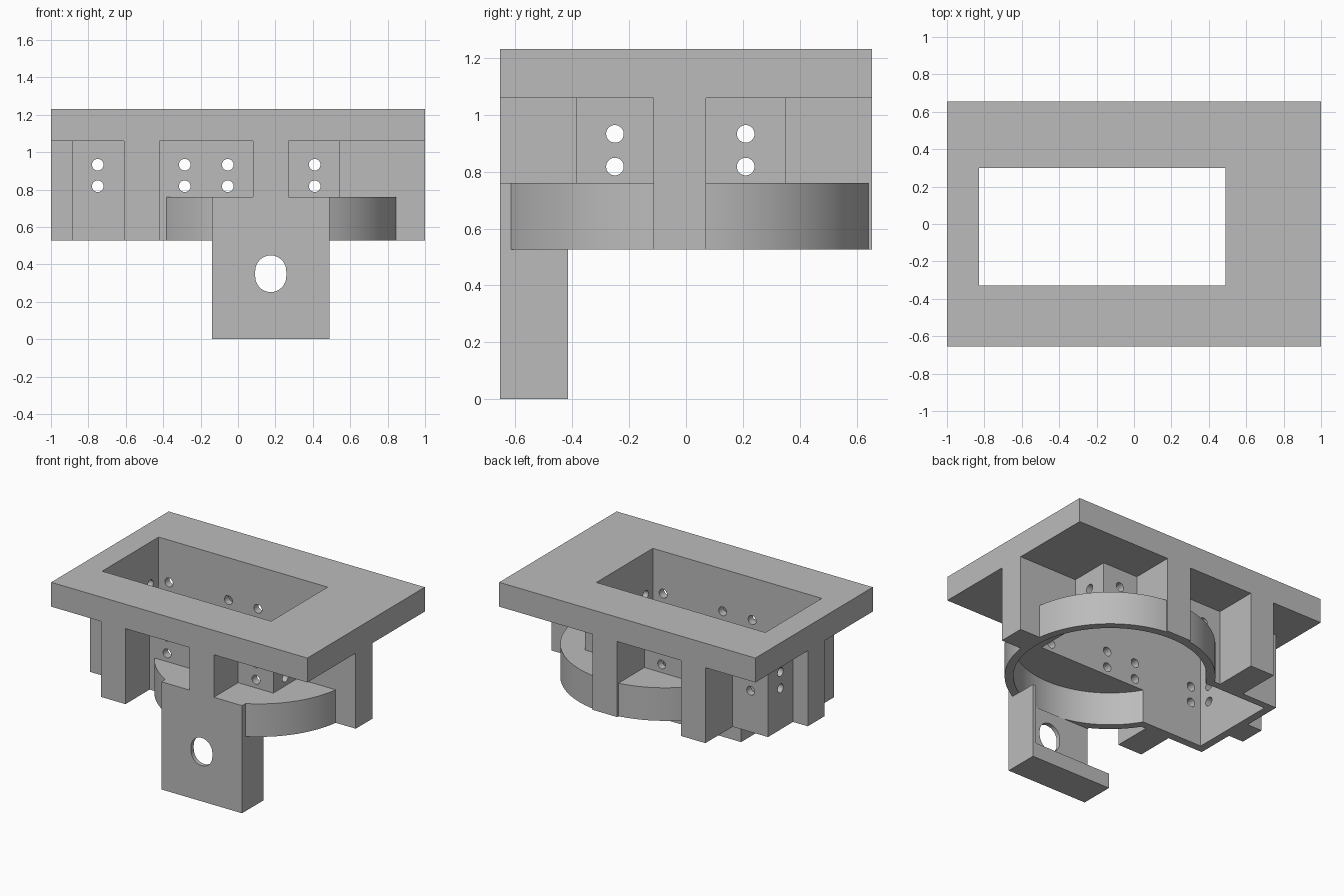
import bpy
import math

cube = bpy.data.objects.get("Cube")
if cube:
    bpy.data.objects.remove(cube, do_unlink=True)

grey = bpy.data.materials.new("plain_grey")
grey.use_nodes = True
grey.diffuse_color = (0.5, 0.5, 0.5, 1)
grey.node_tree.nodes["Principled BSDF"].inputs["Base Color"].default_value = (0.5, 0.5, 0.5, 1)

TOP, UNDER, RING_TOP, LOW = 1.232, 1.06, 0.76, 0.527
CX, CY = 0.18, -0.0225          # ring centre
FRONT, BACK = -0.655, 0.655


def box(name, x0, x1, y0, y1, z0, z1):
    bpy.ops.mesh.primitive_cube_add(
        size=1, location=((x0 + x1) / 2, (y0 + y1) / 2, (z0 + z1) / 2))
    ob = bpy.context.object
    ob.name = name
    ob.scale = (x1 - x0, y1 - y0, z1 - z0)
    bpy.ops.object.transform_apply(location=True, rotation=True, scale=True)
    ob.data.materials.append(grey)
    return ob


def rod(name, radius, length, location, rotation=(0, 0, 0), sides=32):
    bpy.ops.mesh.primitive_cylinder_add(
        vertices=sides, radius=radius, depth=length, location=location, rotation=rotation)
    ob = bpy.context.object
    ob.name = name
    bpy.ops.object.transform_apply(location=True, rotation=True, scale=True)
    ob.data.materials.append(grey)
    return ob


def combine(target, tool, operation):
    mod = target.modifiers.new(operation.lower(), "BOOLEAN")
    mod.operation = operation
    mod.solver = "EXACT"
    mod.object = tool
    bpy.context.view_layer.objects.active = target
    bpy.ops.object.modifier_apply(modifier=mod.name)
    bpy.data.objects.remove(tool, do_unlink=True)


def drum(name, radius, z0, z1):
    return rod(name, radius, z1 - z0, (CX, CY, (z0 + z1) / 2), sides=96)


# Rectangular sleeve hanging under the plate
frame = box("mounting_frame", -0.885, 0.545, -0.385, 0.35, LOW, UNDER + 0.05)

# Long legs on the front and back, short ones on the two ends
for x0, x1 in ((-0.61, -0.42), (0.08, 0.27)):
    combine(frame, box("long_leg", x0, x1, FRONT, BACK, LOW, UNDER + 0.05), "UNION")
combine(frame, box("end_leg", -1, 1, -0.115, 0.07, LOW, UNDER + 0.05), "UNION")

# Top plate
combine(frame, box("top_plate", -1, 1, FRONT, BACK, UNDER, TOP), "UNION")

# Upper part of the front bracket and the ring around it
combine(frame, box("bracket_head", -0.14, 0.49, FRONT, -0.415, LOW, RING_TOP), "UNION")
combine(frame, drum("ring", 0.67, LOW, RING_TOP), "UNION")
combine(frame, drum("ring_bore", 0.615, LOW - 0.2, RING_TOP), "DIFFERENCE")
combine(frame, box("front_trim", -1.2, 1.2, -1, FRONT, -0.2, 1.5), "DIFFERENCE")

# Central opening
combine(frame, box("opening", -0.83, 0.49, -0.33, 0.30, 0.2, 1.5), "DIFFERENCE")

# Paired screw holes through the sleeve walls
quarter = math.pi / 2
for z in (0.933, 0.818):
    for x in (-0.75, -0.285, -0.055, 0.41):
        combine(frame, rod("screw_hole", 0.031, 0.9, (x, 0, z), (quarter, 0, 0)), "DIFFERENCE")
    for y in (-0.25, 0.21):
        combine(frame, rod("screw_hole", 0.031, 1.6, (-0.17, y, z), (0, quarter, 0)), "DIFFERENCE")

# Hanging front bracket: face plate, one side wall and a floor
bracket = box("front_bracket", -0.14, 0.49, FRONT, -0.415, 0, LOW)
combine(bracket, box("bracket_space", -0.3, 0.465, FRONT + 0.03, -0.3, 0.105, 0.7), "DIFFERENCE")

# Rounded slot in the face plate
slot = rod("slot", 0.083, 0.2, (0.175, FRONT, 0.335), (quarter, 0, 0))
combine(slot, rod("slot_top", 0.083, 0.2, (0.175, FRONT, 0.365), (quarter, 0, 0)), "UNION")
combine(slot, box("slot_middle", 0.092, 0.258, FRONT - 0.1, FRONT + 0.1, 0.335, 0.365), "UNION")
combine(bracket, slot, "DIFFERENCE")

for ob in (frame, bracket):
    bpy.ops.object.select_all(action="DESELECT")
    ob.select_set(True)
    bpy.context.view_layer.objects.active = ob
    bpy.ops.object.shade_smooth_by_angle(angle=math.radians(30))
